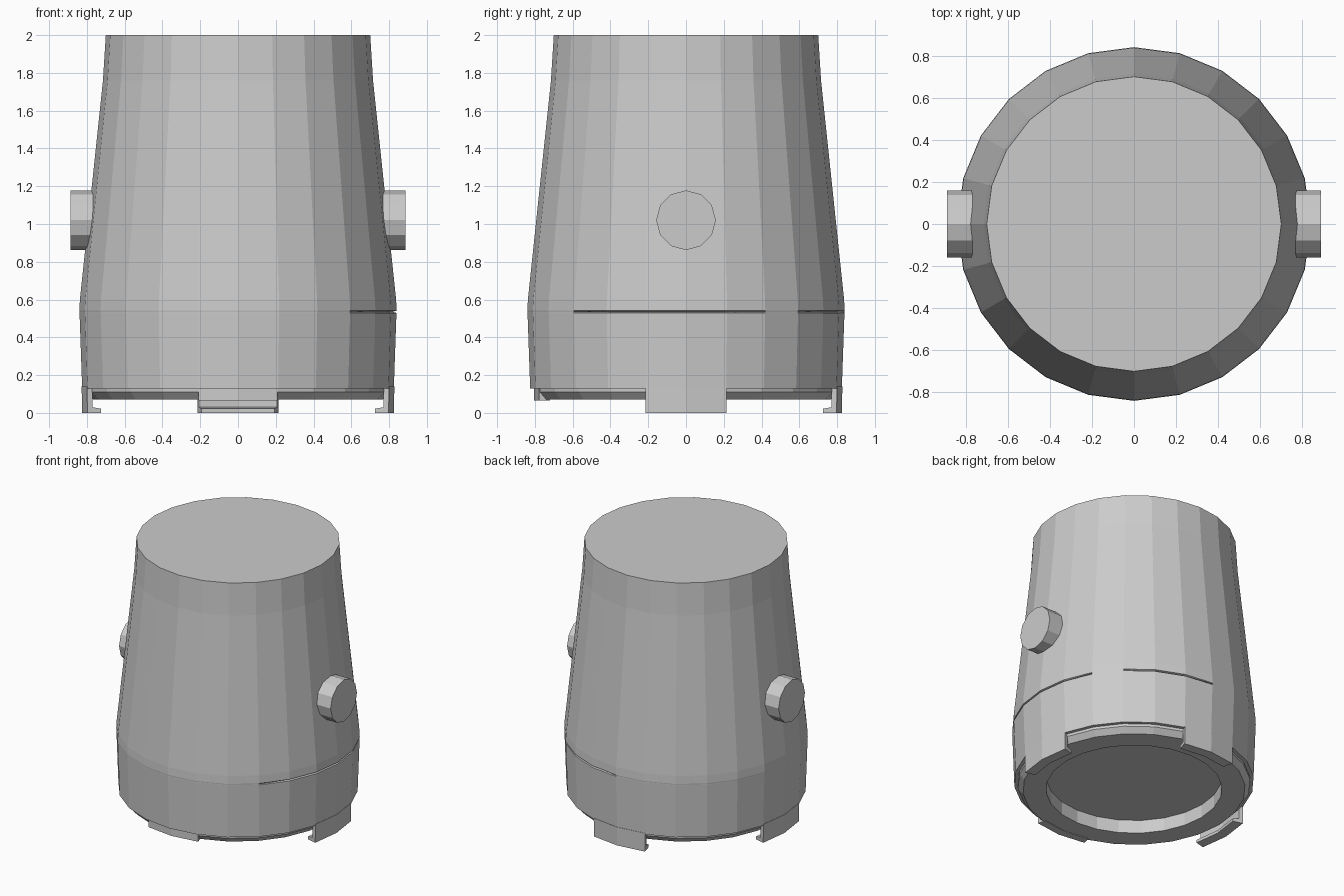
import bpy, bmesh
from math import cos, sin, radians, pi
from mathutils import Matrix

if "Cube" in bpy.data.objects:
    bpy.data.objects.remove(bpy.data.objects["Cube"])

SIDES = 24


def finish(name, bm):
    bmesh.ops.recalc_face_normals(bm, faces=bm.faces)
    mesh = bpy.data.meshes.new(name)
    bm.to_mesh(mesh)
    bm.free()
    obj = bpy.data.objects.new(name, mesh)
    bpy.context.collection.objects.link(obj)
    return obj


def groove_at(deg):
    # the seam runs round the right side with one break in it
    return -40 < deg < 25 or 50 < deg < 85


def lathe(name, profile, seam=None):
    # profile of (radius, height), capped at both ends
    bm = bmesh.new()
    rings = []
    for n, (r, z) in enumerate(profile):
        ring = []
        for i in range(SIDES):
            deg = (i * 15 + 180) % 360 - 180
            rr = r - 0.02 if n == seam and groove_at(deg) else r
            a = radians(deg)
            ring.append(bm.verts.new((rr * cos(a), rr * sin(a), z)))
        rings.append(ring)
    for lo, hi in zip(rings, rings[1:]):
        for i in range(SIDES):
            j = (i + 1) % SIDES
            bm.faces.new((lo[i], lo[j], hi[j], hi[i]))
    bm.faces.new(rings[0])
    bm.faces.new(rings[-1])
    return finish(name, bm)


def arc_tab(name, section, middle):
    # sweep a closed (radius, height) section through 30 degrees
    bm = bmesh.new()
    rings = []
    for step in (-15, 0, 15):
        a = radians(middle + step)
        rings.append([bm.verts.new((r * cos(a), r * sin(a), z)) for r, z in section])
    n = len(section)
    for p, q in zip(rings, rings[1:]):
        for i in range(n):
            j = (i + 1) % n
            bm.faces.new((p[i], p[j], q[j], q[i]))
    bm.faces.new(rings[0])
    bm.faces.new(rings[-1])
    return finish(name, bm)


# Tapered body with recessed underside, stepped lower rim and fine seam
lathe("body", [
    (0.605, 0.17), (0.605, 0.07), (0.765, 0.07), (0.80, 0.11), (0.80, 0.13),
    (0.825, 0.13), (0.839, 0.529), (0.839, 0.535), (0.84, 0.541),
    (0.837, 0.60), (0.715, 1.76), (0.70, 2.0)], seam=7)

# Hooked tabs on the right, back and left
hook = [(0.828, 0.14), (0.825, 0.0), (0.75, 0.0), (0.75, 0.022),
        (0.797, 0.03), (0.797, 0.14)]
for side, angle in (("right", 0), ("back", 90), ("left", 180)):
    arc_tab(side + "_tab", hook, angle)

# Short filler under the front rim
arc_tab("front_stub", [(0.805, 0.135), (0.805, 0.066), (0.745, 0.066), (0.745, 0.135)], 270)

# Round side knobs
for side, s in (("right", 1), ("left", -1)):
    bm = bmesh.new()
    place = Matrix.Translation((s * 0.815, 0, 1.02)) @ Matrix.Rotation(pi / 2, 4, 'Y')
    bmesh.ops.create_cone(bm, cap_ends=True, segments=12, radius1=0.158,
                          radius2=0.158, depth=0.145, matrix=place)
    finish(side + "_knob", bm)
